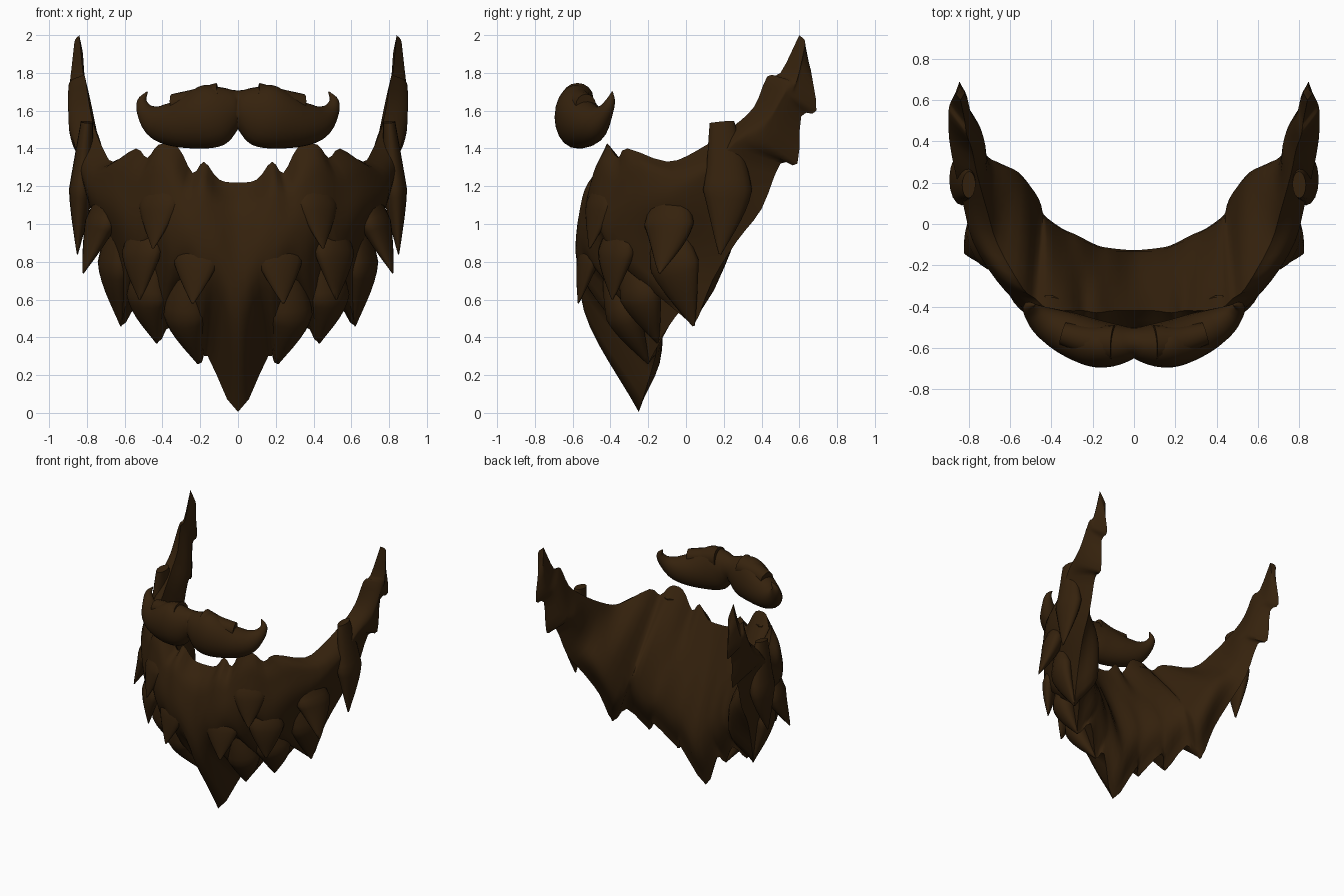
import bpy, math
from mathutils import Vector as V

if "Cube" in bpy.data.objects:
    bpy.data.objects.remove(bpy.data.objects["Cube"])

brown = bpy.data.materials.new("dark_brown")
brown.diffuse_color = (0.036, 0.016, 0.004, 1)
brown.use_nodes = True
brown.node_tree.nodes["Principled BSDF"].inputs["Base Color"].default_value = brown.diffuse_color


def spline(pts, n, before=None):
    """Smooth path through points, n samples per span."""
    out = []
    for i in range(len(pts) - 1):
        p1, p2 = pts[i], pts[i + 1]
        p0 = pts[i - 1] if i else (before or p1 * 2 - p2)
        p3 = pts[i + 2] if i + 2 < len(pts) else p2 * 2 - p1
        for k in range(n):
            t = k / n
            out.append(0.5 * (2 * p1 + (p2 - p0) * t + (2 * p0 - 5 * p1 + 4 * p2 - p3) * t * t
                              + (3 * p1 - p0 - 3 * p2 + p3) * t ** 3))
    return out + [pts[-1]]


def make(name, rings, cap_start=True, angle=70):
    """Skin closed rings, mirror to the other side, shade smooth."""
    n = len(rings[0])
    verts = [p for r in rings for p in r]
    faces = [(i * n + j, i * n + (j + 1) % n, (i + 1) * n + (j + 1) % n, (i + 1) * n + j)
             for i in range(len(rings) - 1) for j in range(n)]
    if cap_start:
        faces.append(tuple(range(n))[::-1])
    faces.append(tuple(range(len(verts) - n, len(verts))))
    me = bpy.data.meshes.new(name)
    me.from_pydata([tuple(v) for v in verts], [], faces)
    me.materials.append(brown)
    ob = bpy.data.objects.new(name, me)
    bpy.context.collection.objects.link(ob)
    bpy.ops.object.select_all(action='DESELECT')
    ob.select_set(True)
    bpy.context.view_layer.objects.active = ob
    bpy.ops.object.mode_set(mode='EDIT')
    bpy.ops.mesh.select_all(action='SELECT')
    bpy.ops.mesh.normals_make_consistent(inside=False)
    bpy.ops.object.mode_set(mode='OBJECT')
    bpy.ops.object.shade_smooth_by_angle(angle=math.radians(angle))
    ob.modifiers.new("mirror", 'MIRROR')
    return ob


def loft(name, path, radii, side, n=16, cap_start=True):
    """Elliptical tube: radii are (along side axis, across it)."""
    rings = []
    for i, c in enumerate(path):
        d = (path[min(i + 1, len(path) - 1)] - path[max(i - 1, 0)]).normalized()
        s = (side - d * side.dot(d)).normalized()
        t = d.cross(s)
        a, b = radii[i]
        rings.append([c + s * a * math.cos(q) + t * b * math.sin(q)
                      for q in (2 * math.pi * k / n for k in range(n))])
    return make(name, rings, cap_start)


# Main beard shell: columns of top edge, outer bulge (x, y), jagged bottom edge
columns = [
    ((0, -.42, 1.22), (0, -.54), (0, -.25, .005)),
    ((.10, -.42, 1.235), (.11, -.55), (.16, -.16, .30)),
    ((.18, -.43, 1.33), (.19, -.55), (.21, -.20, .26)),
    ((.24, -.42, 1.27), (.27, -.53), (.35, -.09, .46)),
    ((.32, -.42, 1.41), (.36, -.50), (.43, -.15, .37)),
    ((.42, -.41, 1.42), (.45, -.45), (.53, -.01, .56)),
    ((.48, -.36, 1.35), (.54, -.38), (.62, .04, .46)),
    ((.54, -.31, 1.40), (.66, -.25), (.67, .14, .70)),
    ((.66, -.10, 1.33), (.77, -.07), (.73, .27, .91)),
    ((.71, .06, 1.39), (.82, .12), (.77, .40, 1.08)),
    ((.76, .24, 1.51), (.86, .28), (.80, .50, 1.32)),
    ((.785, .36, 1.62), (.885, .42), (.82, .59, 1.32)),
    ((.81, .43, 1.78), (.89, .53), (.83, .61, 1.57)),
    ((.82, .50, 1.80), (.885, .58), (.845, .69, 1.60)),
    ((.84, .60, 2.0), (.865, .63), (.845, .66, 1.82)),
]
# Inner bulge (x, y) of every column
inside = [(0, -.13), (.11, -.13), (.18, -.11), (.27, -.07), (.34, -.03), (.43, .03), (.46, .12),
          (.53, .215), (.60, .255), (.70, .285), (.72, .38), (.74, .45), (.785, .52), (.805, .60),
          (.82, .64)]
rings = []
for (top, mid, bot), inn in zip(columns, inside):
    T, B = V(top), V(bot)
    h = T.z - B.z
    outer = [T, V((*mid, T.z - .18 * h)), V((*mid, T.z - .56 * h)), B]
    inner = [B, V((*inn, B.z + .35 * h)), T]
    rings.append(spline(outer, 6)[:-1] + spline(inner, 6)[:-1])
strands = [spline(list(s), 3, V((-s[1].x, s[1].y, s[1].z))) for s in zip(*rings)]
rings = [list(r) for r in zip(*strands)]
make("beard_shell", rings, cap_start=False)

# Overlapping hair locks: buried root, middle, tip, half width, half thickness
locks = [
    ((.20, -.42, 1.10), (.22, -.515, .82), (.24, -.57, .58), .13, .05),
    ((.38, -.38, 1.35), (.42, -.455, 1.10), (.45, -.51, .87), .12, .05),
    ((.46, -.30, 1.15), (.51, -.37, .85), (.52, -.39, .60), .13, .06),
    ((.66, -.12, 1.25), (.73, -.09, 1.00), (.82, -.14, .74), .14, .07),
    ((.80, .19, 1.54), (.83, .22, 1.18), (.85, .18, .84), .13, .065),
    ((.60, -.12, 1.10), (.66, -.06, .78), (.62, .04, .46), .14, .07),
    ((.43, -.30, .90), (.48, -.24, .62), (.43, -.15, .37), .13, .09),
    ((.25, -.40, .80), (.28, -.33, .52), (.21, -.20, .26), .12, .09),
]
for i, (root, mid, tip, w, th) in enumerate(locks):
    path = spline([V(root), V(mid), V(tip)], 7)
    radii = []
    for k in range(len(path)):
        t = k / (len(path) - 1)
        f = .5 + t if t < .5 else max(.05, 1 - .95 * ((t - .5) / .5) ** 1.2)
        radii.append((w * f, th * f))
    out = V((mid[0], mid[1] - .2, 0))
    loft(f"hair_lock_{i + 1}", path, radii, V((-out.y, out.x, 0)))

# Moustache half: centre, depth radius, height radius
rows = [
    ((0, -.57, 1.62), .07, .09), ((.05, -.58, 1.605), .09, .125), ((.12, -.585, 1.58), .108, .165),
    ((.20, -.575, 1.555), .115, .16), ((.32, -.53, 1.53), .105, .125),
    ((.42, -.48, 1.54), .08, .095), ((.487, -.43, 1.59), .045, .05),
    ((.508, -.40, 1.65), .025, .026), ((.48, -.39, 1.70), .003, .003),
]
path = spline([V(r[0]) for r in rows], 4)
radii = [(max(v.x, .002), max(v.y, .002)) for v in spline([V((r[1], r[2], 0)) for r in rows], 4)]
m = loft("moustache", path, radii, V((0, 1, 0)), 20, False)
for i, v in enumerate(m.data.vertices):      # flat seam on the centre line
    v.co.x = 0 if i < 20 else max(v.co.x, 0)

# Upper moustache layer ending in a small step
path = spline([V((.10, -.575, 1.665)), V((.22, -.565, 1.645)), V((.345, -.53, 1.63))], 5)
loft("moustache_upper_lock", path, [(.085 - .003 * k, .083 - .0025 * k) for k in range(len(path))],
     V((0, 1, 0)))
